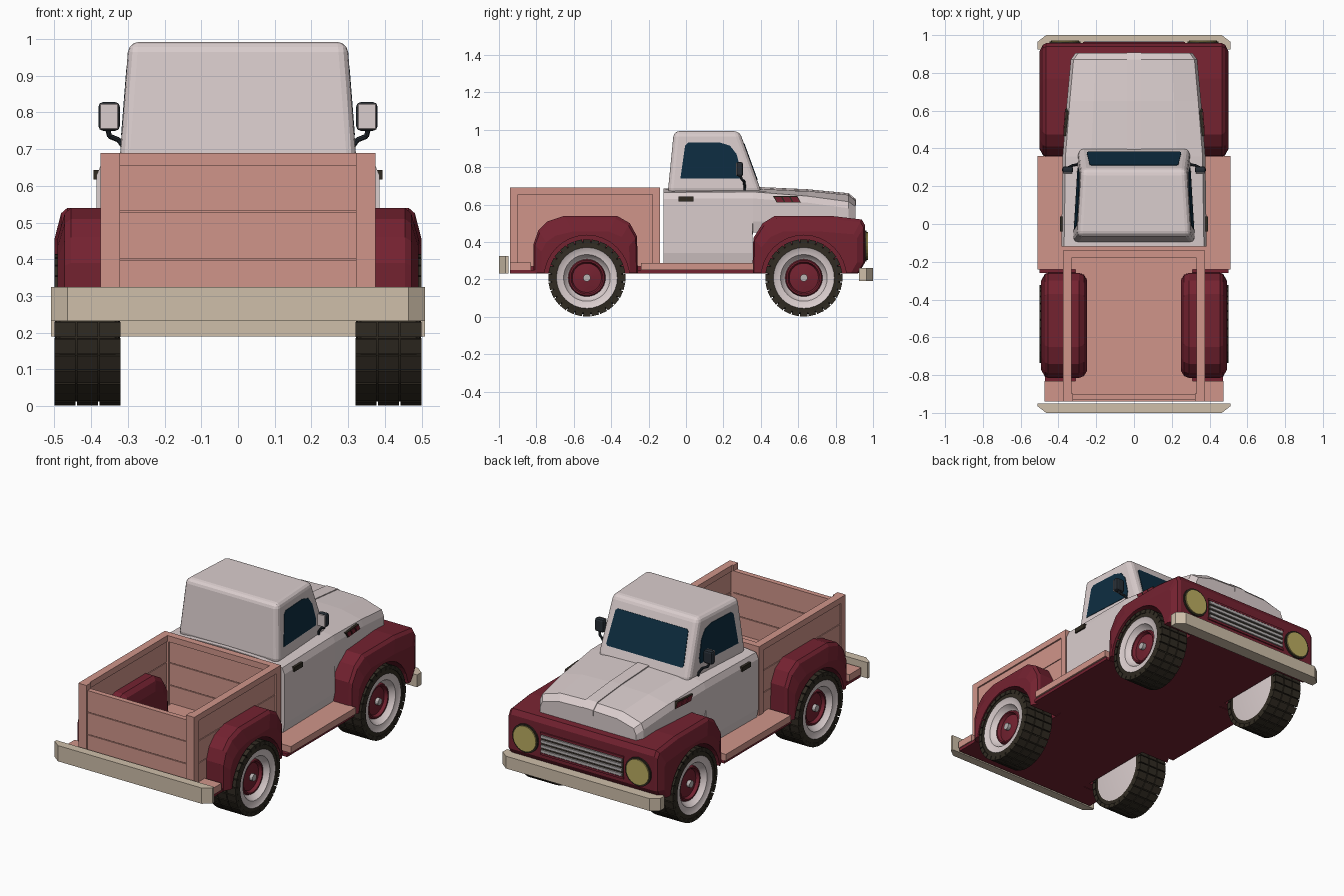
import bpy, bmesh, math
from mathutils import Vector

if "Cube" in bpy.data.objects:
    bpy.data.objects.remove(bpy.data.objects["Cube"])

def material(name, rgb):
    m = bpy.data.materials.new(name)
    m.diffuse_color = (*rgb, 1)
    m.use_nodes = True
    m.node_tree.nodes["Principled BSDF"].inputs["Base Color"].default_value = m.diffuse_color
    return m

CREAM = material("pale body paint", (.70, .61, .61))
PINK = material("pink wood", (.63, .30, .255))
RED = material("dark red paint", (.175, .016, .03))
TIRE = material("tire rubber", (.03, .024, .016))
BEIGE = material("beige bumper", (.62, .52, .40))
GLASS = material("blue glass", (.004, .026, .052))
LAMP = material("yellow lamp", (.50, .42, .12))
SLATE = material("dark slate", (.02, .027, .036))
SILVER = material("silver", (.48, .45, .45))

def mesh(name, verts, faces, mats, idx=None, smooth=False):
    me = bpy.data.meshes.new(name)
    me.from_pydata([tuple(v) for v in verts], [], faces)
    for m in (mats if isinstance(mats, list) else [mats]):
        me.materials.append(m)
    if idx:
        for p, i in zip(me.polygons, idx):
            p.material_index = i
    bm = bmesh.new()
    bm.from_mesh(me)
    bmesh.ops.recalc_face_normals(bm, faces=bm.faces)
    bm.to_mesh(me)
    bm.free()
    ob = bpy.data.objects.new(name, me)
    bpy.context.collection.objects.link(ob)
    if smooth:
        bpy.ops.object.select_all(action='DESELECT')
        ob.select_set(True)
        bpy.context.view_layer.objects.active = ob
        bpy.ops.object.shade_smooth_by_angle(angle=math.radians(35))
    return ob

def loft(name, rings, mat):
    n = len(rings[0])
    verts = [v for r in rings for v in r]
    faces = [(k*n+i, k*n+(i+1) % n, (k+1)*n+(i+1) % n, (k+1)*n+i)
             for k in range(len(rings)-1) for i in range(n)]
    faces += [tuple(range(n)), tuple(range(len(verts)-n, len(verts)))]
    return mesh(name, verts, faces, mat)

def prism(name, pts, vec, mat):
    return loft(name, [[Vector(p) for p in pts], [Vector(p)+Vector(vec) for p in pts]], mat)

def box(name, x, y, z, mat):
    return prism(name, [(x[0], y[0], z[0]), (x[1], y[0], z[0]), (x[1], y[1], z[0]), (x[0], y[1], z[0])],
                 (0, 0, z[1]-z[0]), mat)

def rod(name, a, b, r, mat, n=10):
    a, b = Vector(a), Vector(b)
    q = (b-a).to_track_quat('Z', 'Y')
    ring = [q @ Vector((r*math.cos(t), r*math.sin(t), 0)) for t in [2*math.pi*i/n for i in range(n)]]
    return prism(name, [a+p for p in ring], b-a, mat)

def apply_mods(ob):
    dg = bpy.context.evaluated_depsgraph_get()
    me = bpy.data.meshes.new_from_object(ob.evaluated_get(dg))
    ob.modifiers.clear()
    ob.data = me

def bevel(ob, w, seg=2):
    b = ob.modifiers.new("bevel", 'BEVEL')
    b.width, b.segments = w, seg
    b.limit_method, b.angle_limit = 'ANGLE', math.radians(30)
    apply_mods(ob)
    return ob

def cut(ob, cutters):
    for c in cutters:
        b = ob.modifiers.new("cut", 'BOOLEAN')
        b.operation, b.solver, b.object = 'DIFFERENCE', 'EXACT', c
    apply_mods(ob)
    return ob

AXLES, WZ = (-.53, .63), .208
wells = {(s, y): rod("well_cutter", (s*.31, y, WZ), (s*.65, y, WZ), .228, RED, 32)
         for s in (1, -1) for y in AXLES}

# wheels: lathed tire with whitewall, hub and tread blocks
PROFILE = [(.322, 0), (.322, .165), (.326, .188), (.335, .196), (.485, .196), (.495, .188), (.499, .163),
           (.495, .158), (.49, .125), (.46, .108), (.455, .10), (.468, .094), (.468, .086), (.45, .078),
           (.456, .04), (.46, 0)]
SEG_MAT = [1, 0, 0, 0, 0, 0, 1, 1, 1, 1, 2, 2, 2, 2, 2]

def wheel(s, yc):
    n, verts, faces, idx = 32, [], [], []
    for x, r in PROFILE:
        for i in range(n):
            t = 2*math.pi*i/n
            verts.append((s*x, yc+max(r, .0005)*math.cos(t), WZ+max(r, .0005)*math.sin(t)))
    for k, m in enumerate(SEG_MAT):
        for i in range(n):
            j = (i+1) % n
            faces.append((k*n+i, k*n+j, (k+1)*n+j, (k+1)*n+i))
            idx.append(m)
    mesh("wheel", verts, faces, [TIRE, CREAM, RED], idx, True)
    verts, faces, nb = [], [], 28
    for b in range(nb):
        for x0, x1 in ((.32, .377), (.382, .438), (.443, .50)):
            o = len(verts)
            for x in (x0, x1):
                for r, d in ((.185, -.44), (.207, -.44), (.207, .44), (.185, .44)):
                    t = 2*math.pi*(b+d)/nb
                    verts.append((s*x, yc+r*math.cos(t), WZ+r*math.sin(t)))
            faces += [tuple(o+i for i in f) for f in ((0, 1, 2, 3), (4, 5, 6, 7), (0, 1, 5, 4),
                                                      (1, 2, 6, 5), (2, 3, 7, 6), (3, 0, 4, 7))]
    mesh("tire_tread", verts, faces, TIRE)
    rod("hub_cap", (s*.45, yc, WZ), (s*.478, yc, WZ), .02, SILVER, 12)

for s in (1, -1):
    for y in AXLES:
        wheel(s, y)

# fenders: side outline lofted across x with chamfered outer layers, wheel wells cut out
def fender(name, outline, layers):
    mid = sum(p[0] for p in outline)/len(outline)
    rings = []
    for x, d in layers:
        rings.append([(x, y - math.copysign(min(d*.5, abs(y-mid)), y-mid), z if z < .3 else z-d*(z-.25)/.29)
                      for y, z in outline])
    return loft(name, rings, RED)

REAR = [(-.815, .235), (-.815, .39), (-.79, .46), (-.74, .51), (-.65, .54), (-.37, .54), (-.30, .50),
        (-.262, .43), (-.257, .235)]
FRONT = [(.355, .235), (.36, .42), (.41, .50), (.475, .54), (.77, .54), (.94, .52), (.957, .49),
         (.957, .29), (.925, .235)]
for s in (1, -1):
    f = fender("rear_fender", REAR, [(s*.25, .07), (s*.265, .02), (s*.29, 0), (s*.455, 0), (s*.472, .015), (s*.492, .085)])
    cut(f, [wells[s, AXLES[0]]])
half = [(.50, .085), (.482, .015), (.465, 0)]
f = fender("front_fenders_and_nose", FRONT, [(-x, d) for x, d in half] + half[::-1])
cut(f, [wells[s, AXLES[1]] for s in (1, -1)])

# underside, running boards and rear sill
box("chassis", (-.31, .31), (-.94, .92), (.232, .275), RED)
box("running_board_underside", (-.50, .50), (-.26, .36), (.232, .25), RED)
box("rear_sill_underside", (-.47, .47), (-.94, -.80), (.232, .25), RED)
box("running_board", (-.51, .51), (-.24, .36), (.25, .288), PINK)
box("rear_sill", (-.475, .475), (-.94, -.83), (.25, .29), PINK)
box("bed_floor", (-.31, .31), (-.92, -.14), (.27, .295), PINK)

# wooden bed: boards, corner posts and top rails
BOARDS = ((.27, .398), (.402, .528), (.532, .657))
for s in (1, -1):
    w = [wells[s, AXLES[0]]]
    for z in BOARDS:
        cut(box("side_board", sorted((s*.338, s*.366)), (-.905, -.175), z, PINK), w)
    cut(box("side_backing", sorted((s*.345, s*.36)), (-.90, -.18), (.275, .65), PINK), w)
    box("side_rail", sorted((s*.33, s*.375)), (-.90, -.18), (.655, .69), PINK)
    for y in ((-.94, -.898), (-.18, -.14)):
        box("corner_post", sorted((s*.322, s*.375)), y, (.25, .69), PINK)
for name, y in (("tailgate", (-.93, -.90)), ("front_wall", (-.172, -.148))):
    for z in BOARDS:
        box(name+"_board", (-.325, .325), y, z, PINK)
    box(name+"_backing", (-.325, .325), (y[0]+.006, y[1]-.006), (.275, .65), PINK)
box("front_wall_rail", (-.325, .325), (-.18, -.14), (.655, .69), PINK)

# cab lower body and hood
SECTIONS = [(-.12, .385, .28, .665, .685), (.355, .378, .28, .668, .69), (.357, .378, .45, .668, .69),
            (.65, .355, .45, .645, .678), (.87, .335, .45, .615, .657), (.905, .31, .45, .59, .625)]
rings = []
for y, w, zb, ze, zt in SECTIONS:
    h = [(w-.012, zb), (w, zb+.06), (w, ze-.035), (w-.015, ze), (w*.6, zt-.006)]
    rings.append([(x, y, z) for x, z in h] + [(0, y, zt)] + [(-x, y, z) for x, z in h[::-1]])
loft("cab_body_and_hood", rings, CREAM)
loft("hood_ridge", [[(-.036, y, z-.03), (.036, y, z-.03), (.036, y, z+.004), (-.036, y, z+.004)]
                    for y, z in ((.39, .69), (.65, .678), (.87, .657), (.909, .624))], CREAM)

# cab upper part with planar leaning sides
def side_x(y, z):
    return .325 - .0595*(y+.098) - .07*(z-.66)

def front_y(z):
    return .406 - .3636*(z-.66)

corners = [(-.098, .66), (.406, .66), (.286, .992), (-.065, .992)]
cab = loft("cab_top", [[(s*side_x(y, z), y, z) for y, z in corners] for s in (-1, 1)], CREAM)
bevel(cab, .028, 3)

# windows as thin plates
SIDE_WIN = [(-.03, .738), (-.005, .915), (.012, .932), (.18, .932), (.235, .915), (.27, .87), (.298, .77), (.295, .738)]
for s in (1, -1):
    prism("side_window", [(s*(side_x(y, z)-.004), y, z) for y, z in SIDE_WIN], (s*.007, 0, 0), GLASS)
prism("windshield", [(x, front_y(z)-.004, z) for x, z in
      ((-.25, .74), (-.24, .73), (.24, .73), (.25, .74), (.235, .915), (.225, .925), (-.225, .925), (-.235, .915))],
      (0, .007, .002), GLASS)

# door handles, hood vents and mirrors
for s in (1, -1):
    box("door_handle", sorted((s*.375, s*.393)), (-.04, .04), (.617, .643), TIRE)
    vx = lambda y: .378 - .078*(y-.356)
    prism("vent_plate", [(s*(vx(y)-.03), y, z) for y, z in ((.465, .645), (.595, .645), (.615, .61), (.485, .61))],
          (s*.033, 0, 0), TIRE)
    for i in range(3):
        y0 = .474 + i*.043
        prism("vent_slat", [(s*(vx(y)-.03), y, z) for y, z in
              ((y0, .641), (y0+.034, .641), (y0+.048, .614), (y0+.014, .614))], (s*.037, 0, 0), RED)
    bevel(box("mirror_shell", sorted((s*.322, s*.38)), (.27, .305), (.75, .828), SLATE), .012)
    bevel(box("mirror_glass", sorted((s*.326, s*.376)), (.266, .272), (.754, .824), CREAM), .002, 1)
    path = [(s*.355, .29, .755), (s*.35, .298, .735), (s*.325, .31, .725), (s*.30, .315, .69), (s*.30, .315, .67)]
    for a, b in zip(path, path[1:]):
        rod("mirror_arm", a, b, .007, SLATE, 8)

# bumpers
for name, sy, y0, z0, z1 in (("rear_bumper", -1, .95, .232, .324), ("front_bumper", 1, .925, .19, .262)):
    prism(name, [(x, sy*y, z0) for x, y in ((-.51, y0), (.51, y0), (.51, .965), (.465, 1), (-.465, 1), (-.51, .965))],
          (0, 0, z1-z0), BEIGE)

# grille and headlights
box("grille_recess", (-.265, .265), (.95, .960), (.315, .435), TIRE)
for z in (.315, .435):
    box("grille_frame", (-.27, .27), (.95, .964), (z-.006, z+.006), RED)
for i in range(4):
    z = .333 + i*.028
    box("grille_bar", (-.262, .262), (.95, .968), (z-.008, z+.008), SILVER)
for s in (1, -1):
    rod("headlight_rim", (s*.365, .945, .378), (s*.365, .966, .378), .083, TIRE, 24)
    rod("headlight", (s*.365, .945, .378), (s*.365, .972, .378), .074, LAMP, 24)

# remove wheel well cutters
for c in wells.values():
    bpy.data.objects.remove(c, do_unlink=True)
